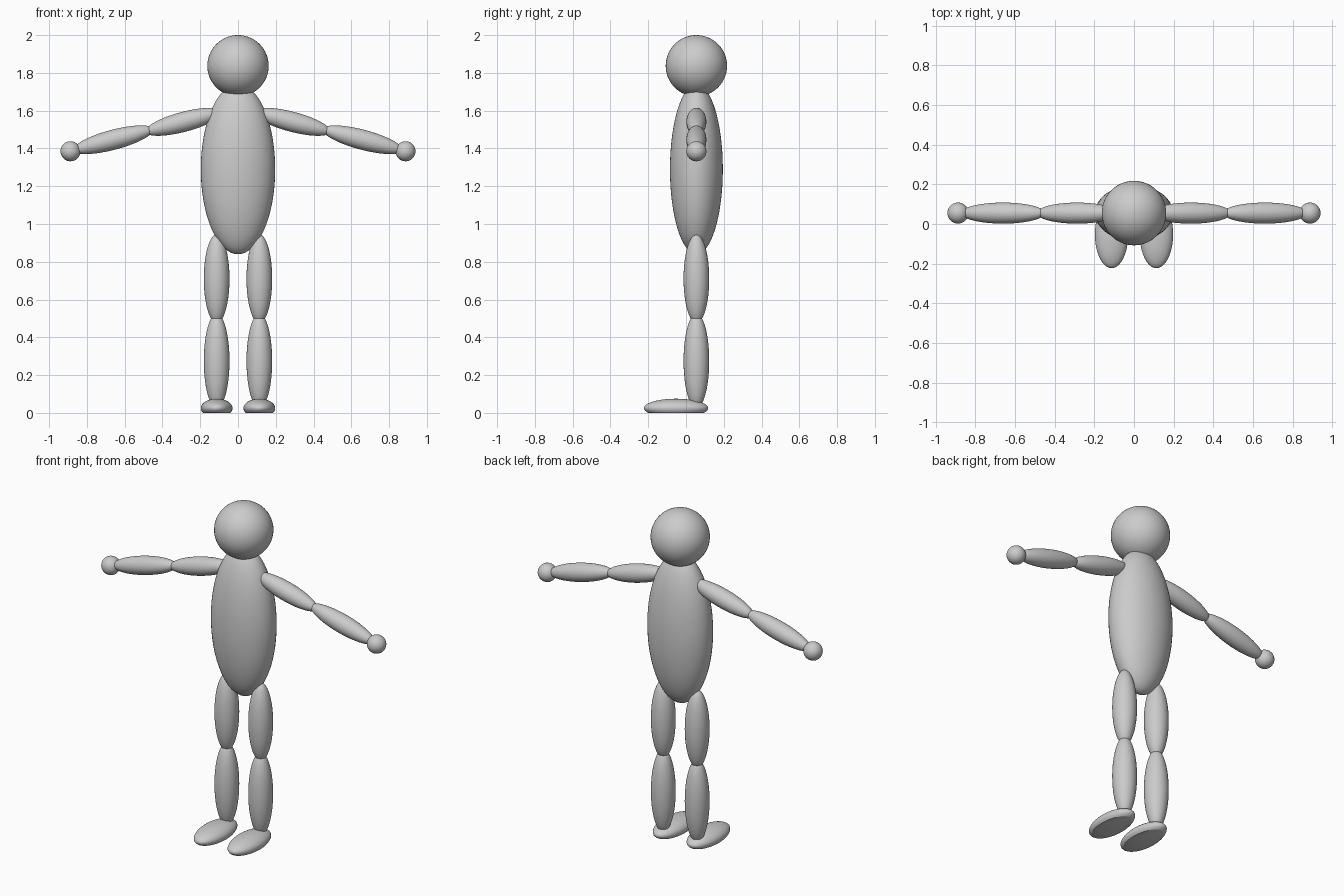
import bpy, bmesh, math
from mathutils import Matrix, Vector

if "Cube" in bpy.data.objects:
    bpy.data.objects.remove(bpy.data.objects["Cube"])

Y = 0.055  # body axis depth


def ellipsoid(name, loc, radii, tilt=0.0, cut_floor=False):
    """Smooth ellipsoid, tilted about y; optionally sliced flat at z = 0."""
    bm = bmesh.new()
    m = (Matrix.Translation(Vector(loc)) @ Matrix.Rotation(tilt, 4, 'Y')
         @ Matrix.Diagonal((*radii, 1)))
    bmesh.ops.create_uvsphere(bm, u_segments=48, v_segments=32, radius=1, matrix=m)
    if cut_floor:
        bmesh.ops.bisect_plane(bm, geom=bm.verts[:] + bm.edges[:] + bm.faces[:],
                               plane_co=(0, 0, 0), plane_no=(0, 0, 1), clear_inner=True)
        bmesh.ops.holes_fill(bm, edges=[e for e in bm.edges if e.is_boundary], sides=0)
    bmesh.ops.recalc_face_normals(bm, faces=bm.faces[:])
    mesh = bpy.data.meshes.new(name)
    bm.to_mesh(mesh)
    bm.free()
    ob = bpy.data.objects.new(name, mesh)
    bpy.context.collection.objects.link(ob)
    bpy.ops.object.select_all(action='DESELECT')
    ob.select_set(True)
    bpy.context.view_layer.objects.active = ob
    bpy.ops.object.shade_smooth_by_angle(angle=math.radians(35))
    return ob


# Head and torso
ellipsoid("head", (0, Y, 1.8375), (0.1625,) * 3)
ellipsoid("torso", (0, Y, 1.29), (0.197, 0.14, 0.45))

# Limbs, mirrored left and right
for side, s in (("right", 1), ("left", -1)):
    tilt = s * math.radians(14.8)
    # Arm, sloping down towards the hand
    ellipsoid(side + "_upper_arm", (s * 0.287, Y, 1.541), (0.21, 0.053, 0.053), tilt)
    ellipsoid(side + "_forearm", (s * 0.66, Y, 1.446), (0.219, 0.053, 0.053), tilt)
    ellipsoid(side + "_hand", (s * 0.887, Y, 1.385), (0.053,) * 3)
    # Leg and flat-soled foot
    ellipsoid(side + "_thigh", (s * 0.113, Y, 0.71), (0.068, 0.068, 0.235))
    ellipsoid(side + "_shin", (s * 0.113, Y, 0.275), (0.068, 0.068, 0.25))
    ellipsoid(side + "_foot", (s * 0.113, -0.0525, 0.025), (0.084, 0.17, 0.05), cut_floor=True)
